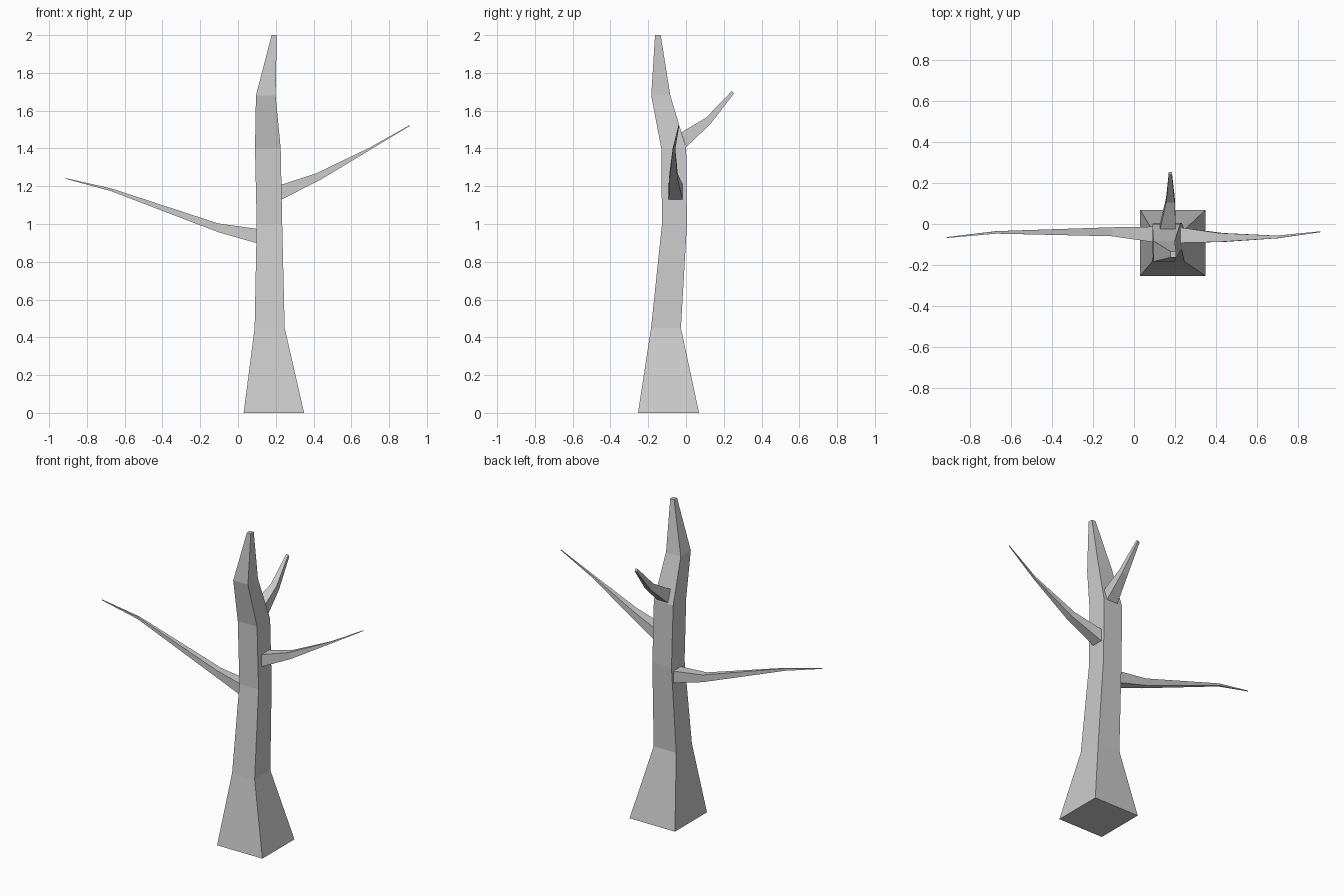
import bpy, bmesh


def loft(name, rings):
    """Join four-point rings into a closed, flat-shaded solid."""
    bm = bmesh.new()
    loops = [[bm.verts.new(p) for p in ring] for ring in rings]
    for a, b in zip(loops, loops[1:]):
        for i in range(4):
            j = (i + 1) % 4
            bm.faces.new((a[i], a[j], b[j], b[i]))
    bm.faces.new(loops[0])
    bm.faces.new(loops[-1])
    bmesh.ops.recalc_face_normals(bm, faces=bm.faces[:])
    mesh = bpy.data.meshes.new(name)
    bm.to_mesh(mesh)
    bm.free()
    obj = bpy.data.objects.new(name, mesh)
    bpy.context.collection.objects.link(obj)
    return obj


def branch(name, axis, sections):
    """Each section: upper (reach, z), lower (reach, z), side low, side high."""
    rings = []
    for ua, uz, la, lz, lo, hi in sections:
        pts = [(ua, lo, uz), (ua, hi, uz), (la, hi, lz), (la, lo, lz)]
        if axis == 'y':
            pts = [(s, a, z) for a, s, z in pts]
        rings.append(pts)
    return loft(name, rings)


# Trunk: square sections (x0, x1, y0, y1, z)
trunk = [
    (0.03, 0.35, -0.254, 0.069, 0.0),
    (0.088, 0.247, -0.185, -0.027, 0.45),
    (0.099, 0.234, -0.127, 0.005, 1.0),
    (0.09, 0.226, -0.131, 0.001, 1.4),
    (0.095, 0.199, -0.184, -0.083, 1.68),
    (0.178, 0.205, -0.164, -0.134, 2.0),
]
loft("trunk", [[(x0, y0, z), (x1, y0, z), (x1, y1, z), (x0, y1, z)]
               for x0, x1, y0, y1, z in trunk])

# Right branch
branch("right_branch", 'x', [
    (0.226, 1.207, 0.226, 1.128, -0.092, -0.017),
    (0.412, 1.267, 0.435, 1.233, -0.088, -0.044),
    (0.695, 1.403, 0.70, 1.393, -0.070, -0.057),
    (0.909, 1.523, 0.911, 1.520, -0.040, -0.036),
])

# Left branch
branch("left_branch", 'x', [
    (0.102, 0.974, 0.102, 0.898, -0.090, -0.013),
    (-0.105, 1.003, -0.105, 0.957, -0.060, -0.016),
    (-0.67, 1.188, -0.675, 1.175, -0.047, -0.035),
    (-0.913, 1.243, -0.915, 1.240, -0.068, -0.064),
])

# Back branch
branch("back_branch", 'y', [
    (-0.025, 1.485, 0.002, 1.408, 0.127, 0.204),
    (0.105, 1.562, 0.130, 1.530, 0.157, 0.199),
    (0.243, 1.704, 0.253, 1.690, 0.170, 0.185),
])
